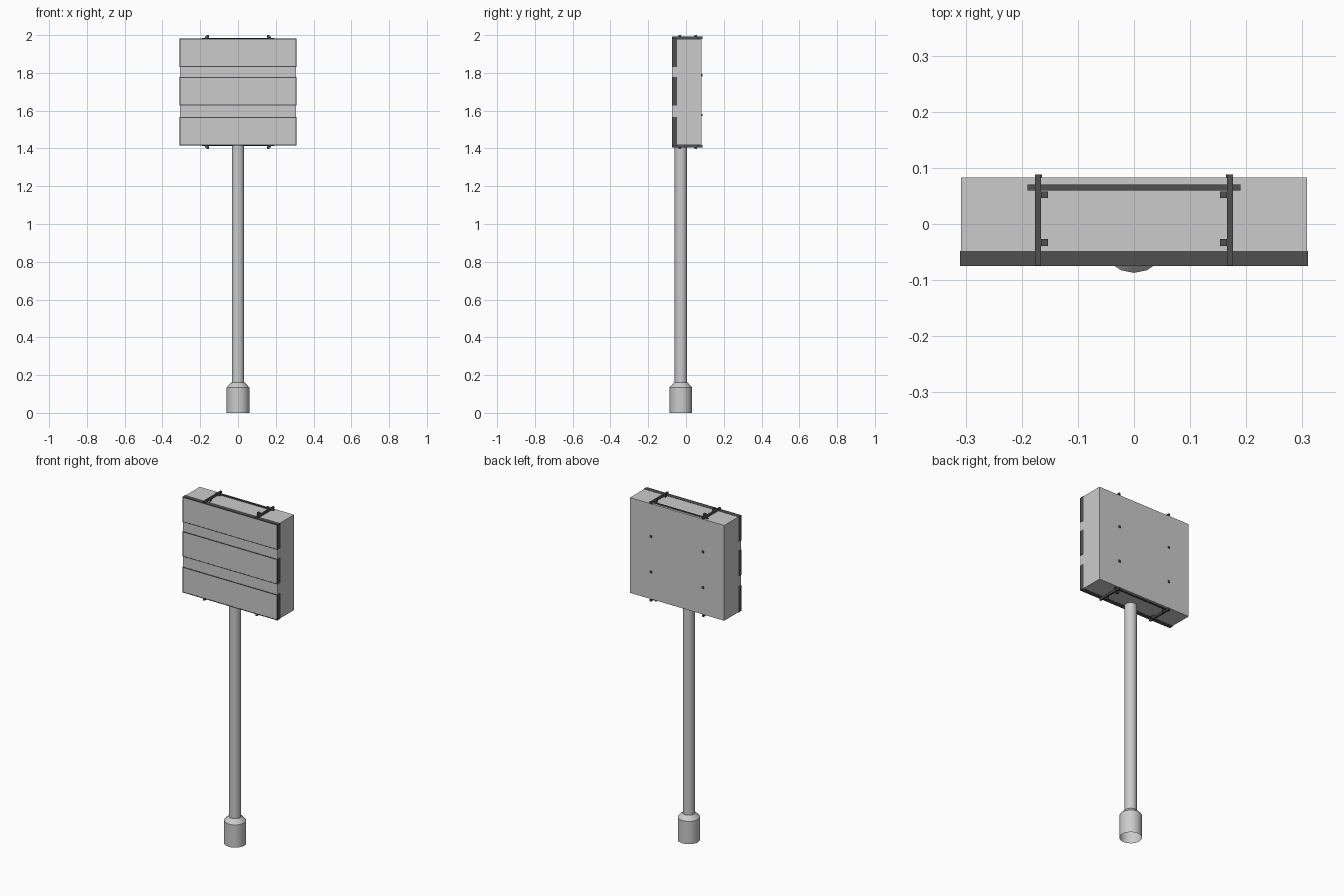
import bpy, bmesh, math

if "Cube" in bpy.data.objects:
    bpy.data.objects.remove(bpy.data.objects["Cube"])

dark = bpy.data.materials.new("dark_metal")
dark.diffuse_color = (0.08, 0.08, 0.08, 1)
dark.use_nodes = True
dark.node_tree.nodes["Principled BSDF"].inputs["Base Color"].default_value = dark.diffuse_color


def make(name, bm, mat=None):
    bmesh.ops.recalc_face_normals(bm, faces=bm.faces)
    me = bpy.data.meshes.new(name)
    bm.to_mesh(me)
    bm.free()
    ob = bpy.data.objects.new(name, me)
    bpy.context.collection.objects.link(ob)
    if mat:
        me.materials.append(mat)
    return ob


def add_box(bm, x, y, z):
    vs = bmesh.ops.create_cube(bm, size=1)["verts"]
    for v in vs:
        for i, (a, b) in enumerate((x, y, z)):
            v.co[i] = a if v.co[i] < 0 else b


def box(name, x, y, z, mat=None):
    bm = bmesh.new()
    add_box(bm, x, y, z)
    return make(name, bm, mat)


def tube(name, profile, cy, n):
    # open surface of revolution from (radius, z) points
    bm = bmesh.new()
    rings = [[bm.verts.new((r * math.sin(2 * math.pi * i / n),
                            cy - r * math.cos(2 * math.pi * i / n), z))
              for i in range(n)] for r, z in profile]
    for a, b in zip(rings, rings[1:]):
        for i in range(n):
            j = (i + 1) % n
            bm.faces.new((a[i], a[j], b[j], b[i]))
    ob = make(name, bm)
    bpy.ops.object.select_all(action='DESELECT')
    bpy.context.view_layer.objects.active = ob
    ob.select_set(True)
    bpy.ops.object.shade_smooth_by_angle(angle=math.radians(30))
    return ob


Z0, Z1 = 1.417, 1.98
MID = (Z0 + Z1) / 2
PY = -0.027

# post and hollow foot sleeve
tube("post", [(0.033, 0.14), (0.033, Z0 + 0.003)], PY, 16)
tube("foot_sleeve", [(0.06, 0), (0.06, 0.135), (0.036, 0.16), (0.033, 0.16)], PY, 16)

# cabinet
box("cabinet", (-0.308, 0.308), (-0.073, 0.083), (Z0, Z1))

# three dark frames around the front panels
for k, (a, b) in enumerate(((Z0 - 0.001, 1.567), (1.628, 1.777), (1.832, Z1 + 0.001))):
    bm = bmesh.new()
    y, t = (-0.075, -0.048), 0.005
    add_box(bm, (-0.31, 0.31), y, (a, a + t))
    add_box(bm, (-0.31, 0.31), y, (b - t, b))
    for s in (-1, 1):
        add_box(bm, sorted((s * 0.31, s * 0.305)), y, (a + t, b - t))
    make(f"panel_frame_{k}", bm, dark)
    box(f"panel_face_{k}", (-0.305, 0.305), (-0.0745, -0.07), (a + t, b - t))

# clamp bars, nuts and cross strip on the top and bottom
for end, s in (("top", 1), ("bottom", -1)):
    def zr(lo, hi):
        return sorted((MID + s * (lo - MID), MID + s * (hi - MID)))
    bm = bmesh.new()
    for sx in (-1, 1):
        add_box(bm, sorted((sx * 0.166, sx * 0.176)), (-0.074, 0.088), zr(1.98, 1.992))
        for y in (-0.033, 0.052):
            add_box(bm, sorted((sx * 0.153, sx * 0.166)), (y - 0.006, y + 0.006), zr(1.98, 2.0))
    make(f"{end}_clamps", bm, dark)
    box(f"{end}_cross_strip", (-0.19, 0.19), (0.06, 0.07), zr(1.979, 1.984), dark)

# bolt heads on the back
bm = bmesh.new()
for x in (-0.17, 0.17):
    for z in (1.577, 1.787):
        add_box(bm, (x - 0.006, x + 0.006), (0.08, 0.088), (z - 0.006, z + 0.006))
make("back_bolts", bm, dark)
